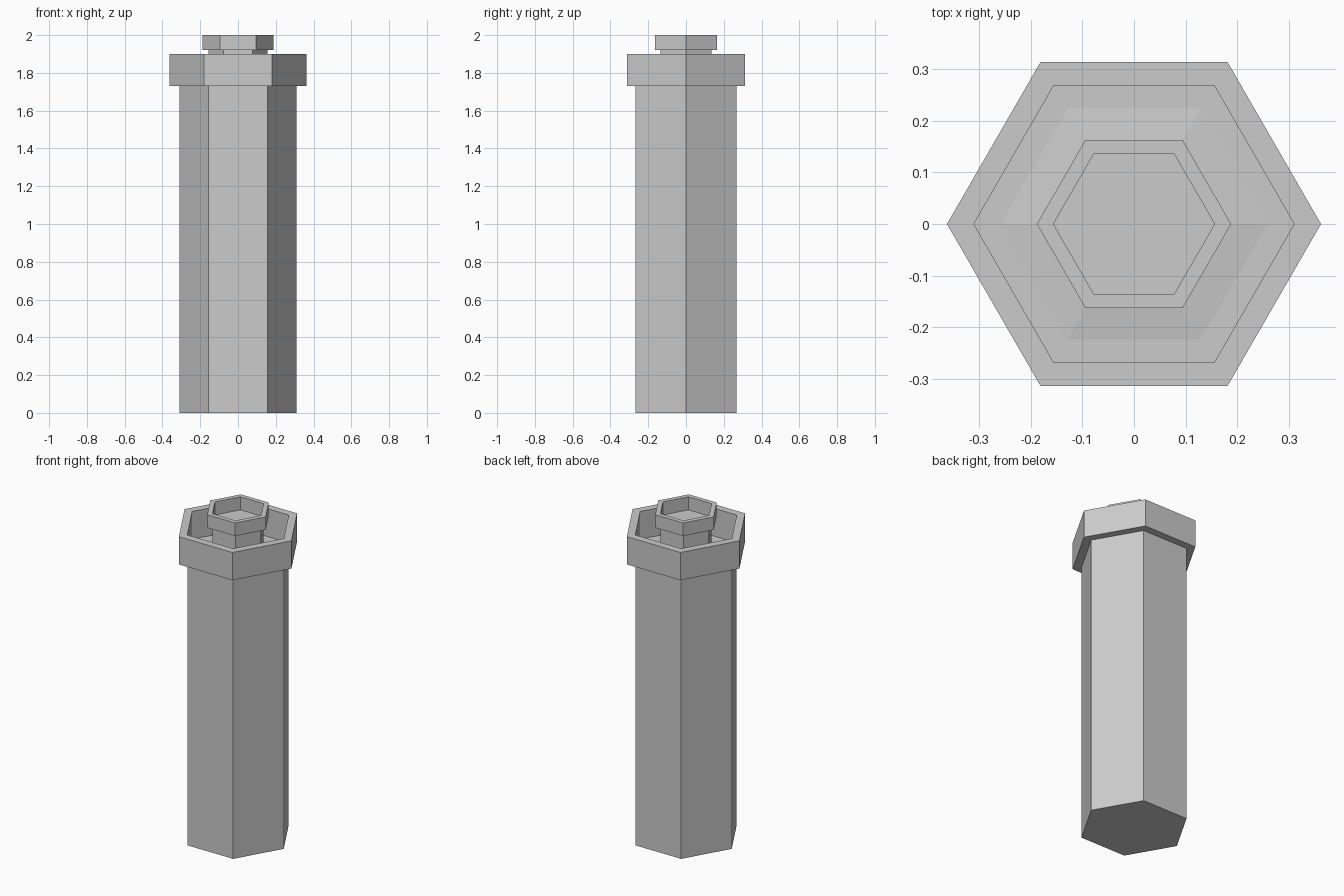
import bpy, bmesh
from math import cos, sin, pi

if "Cube" in bpy.data.objects:
    bpy.data.objects.remove(bpy.data.objects["Cube"])

SIDES = 6


def hex_lathe(name, profile, cap_bottom=False, cap_top=False):
    """Sweep a (radius, z) profile around z with six flat sides."""
    bm = bmesh.new()
    rings = [[bm.verts.new((r * cos(2 * pi * i / SIDES), r * sin(2 * pi * i / SIDES), z))
              for i in range(SIDES)] for r, z in profile]
    for a, b in zip(rings, rings[1:]):
        for i in range(SIDES):
            j = (i + 1) % SIDES
            bm.faces.new((a[i], a[j], b[j], b[i]))
    if cap_bottom:
        bm.faces.new(rings[0][::-1])
    if cap_top:
        bm.faces.new(rings[-1])
    mesh = bpy.data.meshes.new(name)
    bm.to_mesh(mesh)
    bm.free()
    obj = bpy.data.objects.new(name, mesh)
    bpy.context.collection.objects.link(obj)
    return obj


# Main column with its collar and the gently rising floor inside it
hex_lathe("column_and_collar", [
    (0.31, 0.0), (0.31, 1.73), (0.362, 1.73), (0.362, 1.90),
    (0.31, 1.90), (0.31, 1.73), (0.258, 1.73), (0.156, 1.74),
], cap_bottom=True)

# Inner post with a small cup-shaped rim
hex_lathe("inner_post_and_cup", [
    (0.156, 1.74), (0.156, 1.92), (0.188, 1.92), (0.188, 2.0),
    (0.156, 2.0), (0.156, 1.92),
], cap_top=True)
